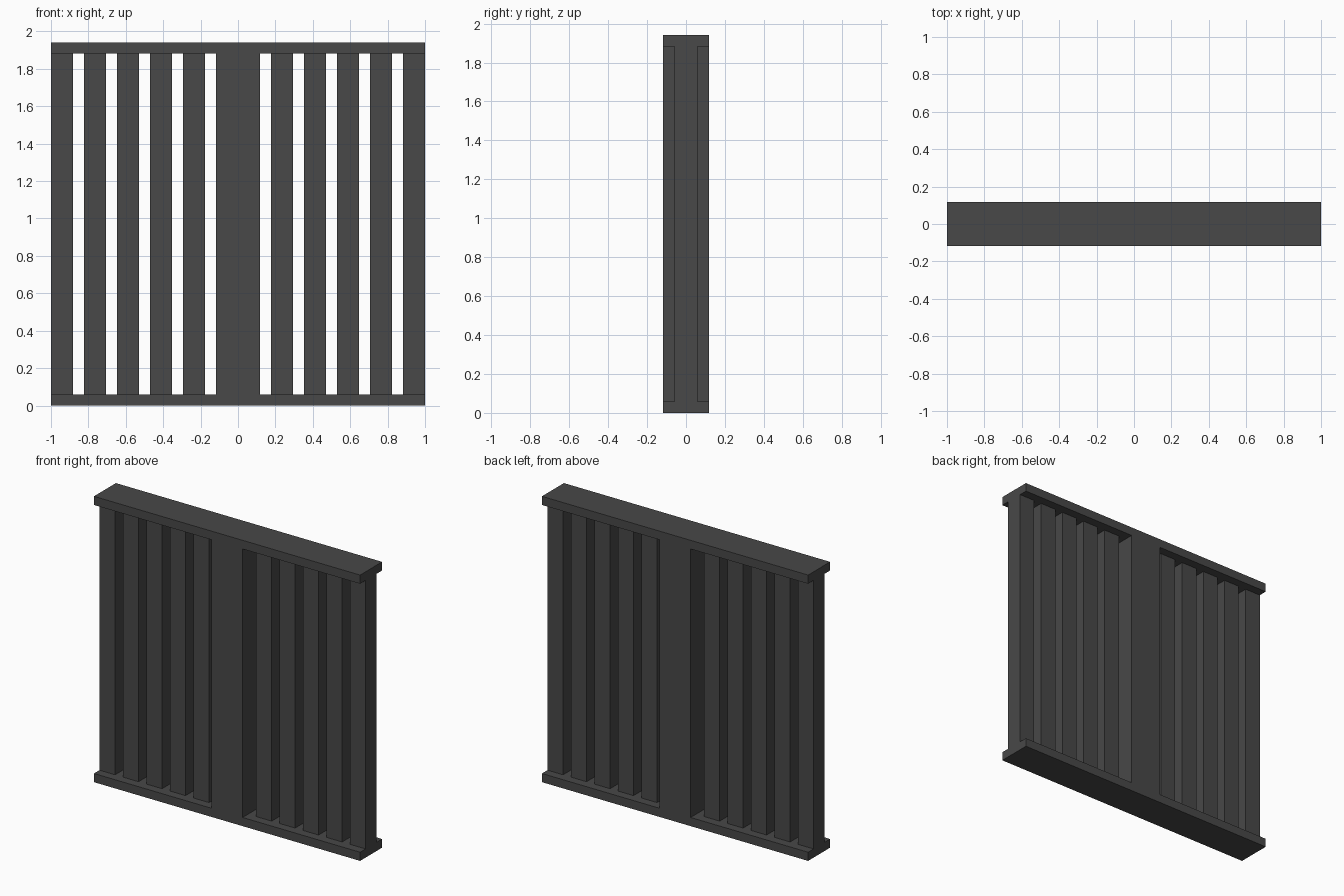
import bpy
import bmesh
from mathutils import Matrix, Vector

cube = bpy.data.objects.get("Cube")
if cube:
    bpy.data.objects.remove(cube, do_unlink=True)

U = 1 / 17                 # module: rail thickness and gap width
HEIGHT = 33 * U

# Dark painted metal
metal = bpy.data.materials.new("dark_grey_metal")
metal.use_nodes = True
colour = (0.065, 0.065, 0.065, 1)
metal.diffuse_color = colour
metal.node_tree.nodes["Principled BSDF"].inputs["Base Color"].default_value = colour


def box(name, centre, size):
    """Box with its size baked into the mesh and its origin at its centre."""
    bm = bmesh.new()
    bmesh.ops.create_cube(bm, size=1, matrix=Matrix.Diagonal(Vector((*size, 1))))
    mesh = bpy.data.meshes.new(name)
    bm.to_mesh(mesh)
    bm.free()
    mesh.materials.append(metal)
    obj = bpy.data.objects.new(name, mesh)
    obj.location = centre
    bpy.context.collection.objects.link(obj)
    return obj


# Full-depth rails and centre post
box("bottom_rail", (0, 0, U / 2), (2, 4 * U, U))
box("top_rail", (0, 0, HEIGHT - U / 2), (2, 4 * U, U))
box("centre_post", (0, 0, HEIGHT / 2), (4 * U, 4 * U, HEIGHT - 2 * U))

# Five thinner bars on each side of the post
for side, label in ((1, "left"), (-1, "right")):
    for i in range(5):
        x = side * (4 + 3 * i) * U
        box(f"{label}_bar_{i + 1}", (x, 0, HEIGHT / 2), (2 * U, 2 * U, HEIGHT - 2 * U))
